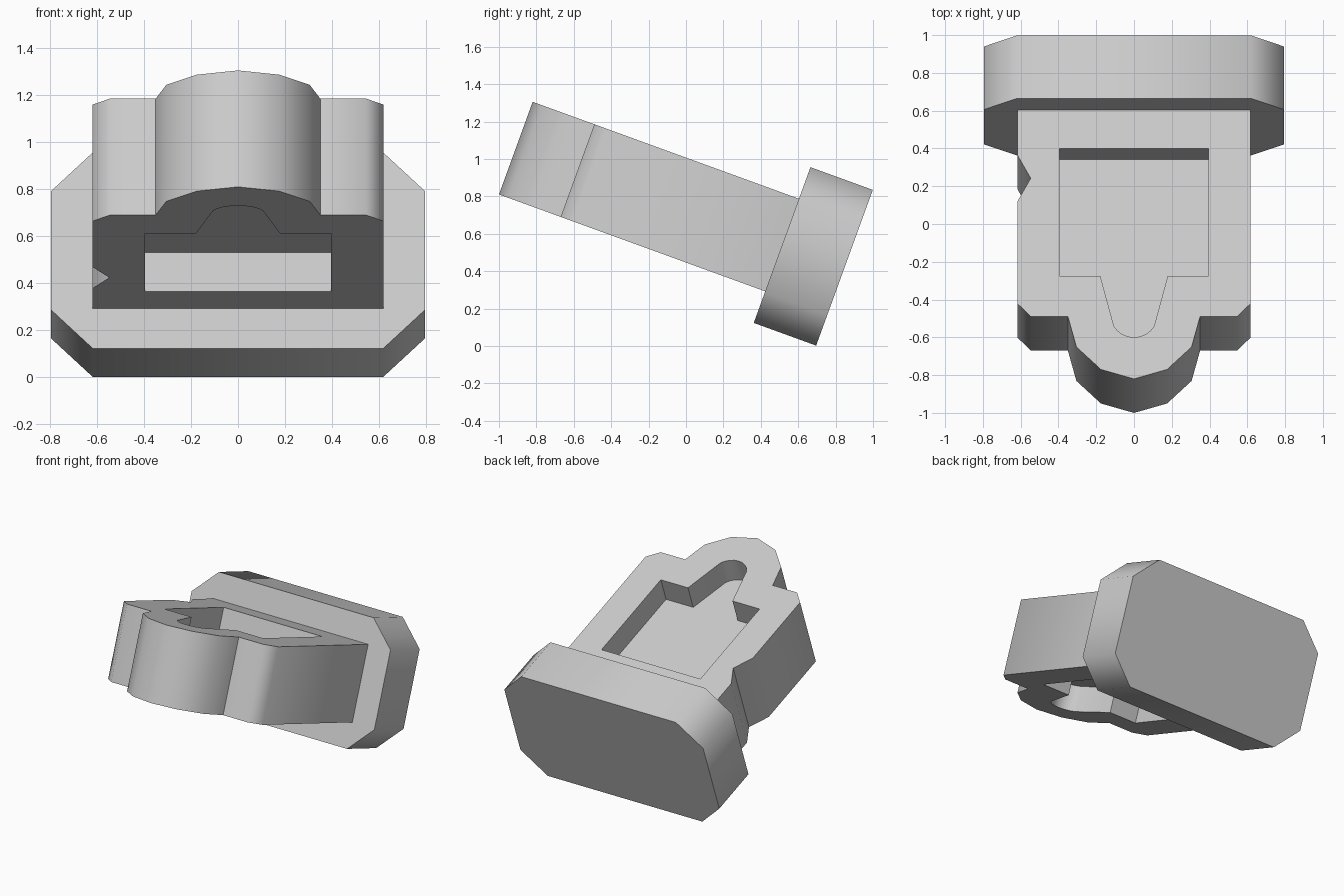
import bpy, bmesh
from math import radians, sin, cos
from mathutils import Matrix, Vector

if "Cube" in bpy.data.objects:
    bpy.data.objects.remove(bpy.data.objects["Cube"])

# Local frame: x across, y along the block, z through its thickness; tilted 20 degrees
TILT = Matrix.Translation((0, -1, 0.81)) @ Matrix.Rotation(radians(-20), 4, 'X')
THICK, DEPTH = 0.527, 0.175


def prism(name, points, sweep):
    """Closed prism from a planar outline swept along a vector."""
    bm = bmesh.new()
    face = bm.faces.new([bm.verts.new(p) for p in points])
    ext = bmesh.ops.extrude_face_region(bm, geom=[face])
    verts = [v for v in ext['geom'] if isinstance(v, bmesh.types.BMVert)]
    bmesh.ops.translate(bm, verts=verts, vec=Vector(sweep))
    bmesh.ops.recalc_face_normals(bm, faces=bm.faces)
    mesh = bpy.data.meshes.new(name)
    bm.to_mesh(mesh)
    bm.free()
    obj = bpy.data.objects.new(name, mesh)
    bpy.context.collection.objects.link(obj)
    obj.matrix_world = TILT
    return obj


def mirrored(half):
    """Outline from a right half, starting at the front and going back."""
    return half + [(-x, y) for x, y in reversed(half) if x > 0]


def activate(obj):
    bpy.ops.object.select_all(action='DESELECT')
    obj.select_set(True)
    bpy.context.view_layer.objects.active = obj


# Body: rounded nose, stepped shoulders, V notch in the left side
half = [(0, 0), (0.175, 0.053), (0.305, 0.18), (0.35, 0.351),
        (0.545, 0.351), (0.618, 0.425), (0.618, 1.52)]
outline = mirrored(half)
i = outline.index((-0.618, 1.52)) + 1
outline[i:i] = [(-0.618, 1.262), (-0.547, 1.13), (-0.618, 0.998)]
body = prism("body", [(x, y, 0) for x, y in outline], (0, 0, THICK))

# Matching keyhole-shaped recesses in the upper and lower faces
arc = [(0.122 * sin(radians(a)), 0.356 - 0.122 * cos(radians(a)))
       for a in (0, 15, 30, 45, 60)]
recess = mirrored(arc + [(0.178, 0.578), (0.395, 0.578), (0.395, 1.299)])
for side, z in (("upper", THICK - DEPTH), ("lower", -0.1)):
    cutter = prism(side + "_recess_cutter", [(x, y, z) for x, y in recess],
                   (0, 0, DEPTH + 0.1))
    cutter.hide_render = True
    activate(body)
    mod = body.modifiers.new(side + "_recess", 'BOOLEAN')
    mod.operation, mod.solver, mod.object = 'DIFFERENCE', 'EXACT', cutter
    bpy.ops.object.modifier_apply(modifier=mod.name)
    bpy.data.objects.remove(cutter)

# End flange: chamfered rectangular plate
mid, tall = THICK / 2, 0.443
quarter = [(0.618, tall), (0.795, tall - 0.174)]
right = quarter + [(x, -z) for x, z in reversed(quarter)]
ring = right + [(-x, -z) for x, z in right]
flange = prism("end_flange", [(x, 1.515, mid + z) for x, z in ring], (0, 0.355, 0))

# Soft shading over the shallow facets, crisp main edges
for obj in (body, flange):
    activate(obj)
    bpy.ops.object.shade_smooth_by_angle(angle=radians(50))
